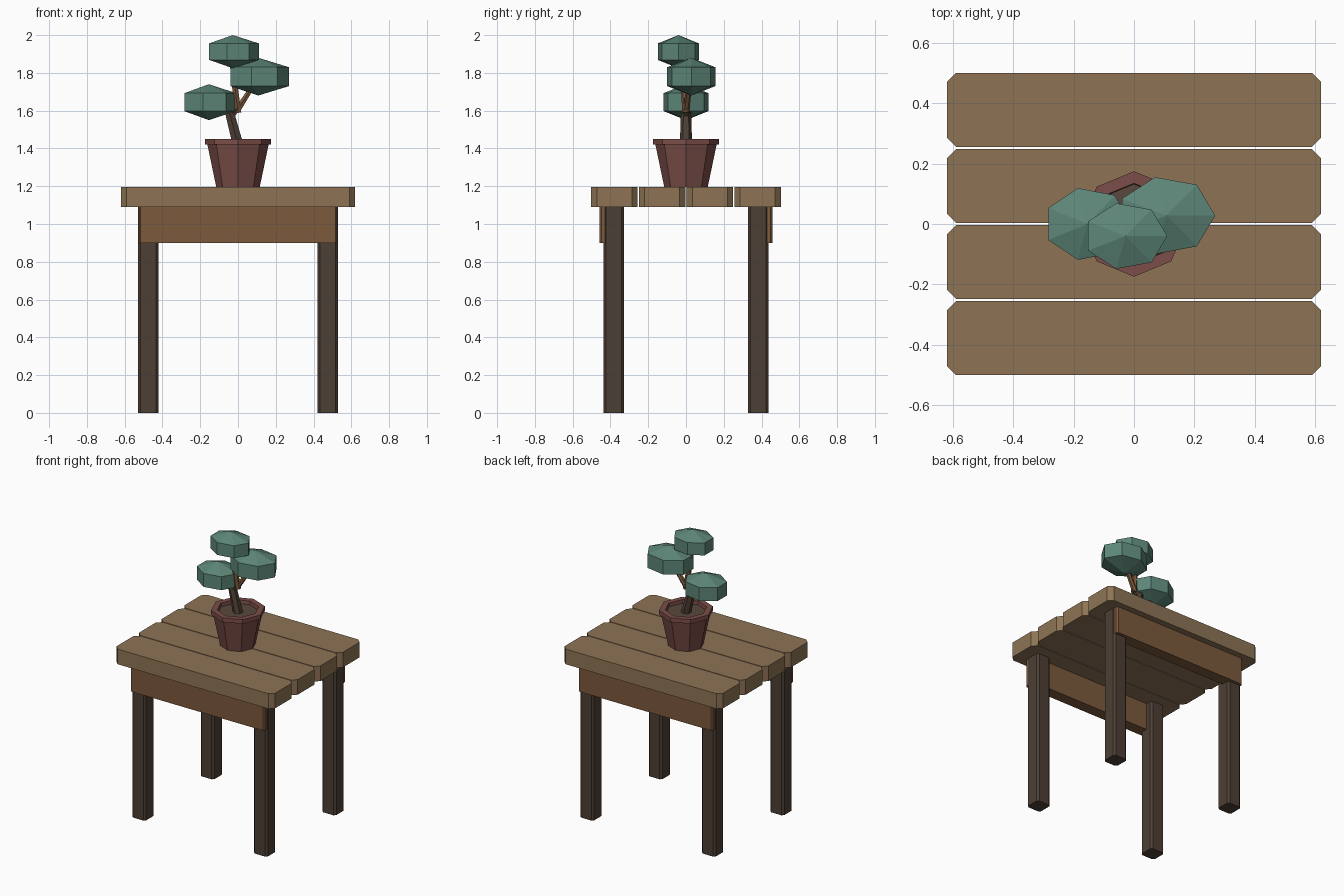
import bpy, bmesh, math
from mathutils import Vector

if "Cube" in bpy.data.objects:
    bpy.data.objects.remove(bpy.data.objects["Cube"])


def material(name, rgb):
    m = bpy.data.materials.new(name)
    m.diffuse_color = (*rgb, 1)
    m.use_nodes = True
    m.node_tree.nodes["Principled BSDF"].inputs["Base Color"].default_value = m.diffuse_color
    return m


PLANK = material("plank wood", (0.27, 0.175, 0.09))
APRON = material("apron wood", (0.2, 0.1, 0.045))
DARK = material("dark wood", (0.075, 0.05, 0.035))
BARK = material("branch bark", (0.2, 0.1, 0.045))
CLAY = material("clay", (0.2, 0.075, 0.065))
SOIL = material("soil", (0.1, 0.065, 0.045))
LEAF = material("leaf", (0.11, 0.24, 0.19))


def finish(name, bm, mat):
    bmesh.ops.recalc_face_normals(bm, faces=bm.faces)
    me = bpy.data.meshes.new(name)
    bm.to_mesh(me)
    bm.free()
    me.materials.append(mat)
    ob = bpy.data.objects.new(name, me)
    bpy.context.collection.objects.link(ob)
    return ob


def board(name, centre, size, chamfer, mat):
    """Box with chamfered vertical edges."""
    bm = bmesh.new()
    bmesh.ops.create_cube(bm, size=1)
    bmesh.ops.scale(bm, vec=size, verts=bm.verts)
    bmesh.ops.translate(bm, vec=centre, verts=bm.verts)
    upright = [e for e in bm.edges
               if abs(e.verts[0].co.z - e.verts[1].co.z) > 0.01]
    bmesh.ops.bevel(bm, geom=upright, offset=chamfer, segments=1, affect='EDGES')
    return finish(name, bm, mat)


def lathe(name, profile, sides, mat):
    """Faceted turning of (radius, z) points, closed at both ends."""
    bm = bmesh.new()
    rings = [[bm.verts.new((r * math.cos(2 * math.pi * i / sides),
                            r * math.sin(2 * math.pi * i / sides), z))
              for i in range(sides)] for r, z in profile]
    for a, b in zip(rings, rings[1:]):
        for i in range(sides):
            j = (i + 1) % sides
            bm.faces.new((a[i], a[j], b[j], b[i]))
    bm.faces.new(rings[0])
    bm.faces.new(rings[-1])
    return finish(name, bm, mat)


def limb(name, start, end, r1, r2, mat, sides=6):
    """Tapered stick between two points."""
    a, b = Vector(start), Vector(end)
    bm = bmesh.new()
    bmesh.ops.create_cone(bm, cap_ends=True, segments=sides, radius1=r1,
                          radius2=r2, depth=(b - a).length)
    rot = Vector((0, 0, 1)).rotation_difference(b - a).to_matrix()
    bmesh.ops.rotate(bm, cent=(0, 0, 0), matrix=rot, verts=bm.verts)
    bmesh.ops.translate(bm, vec=(a + b) / 2, verts=bm.verts)
    return finish(name, bm, mat)


def foliage(name, centre, radii):
    """Seven-sided blob: two rings and two points."""
    bm = bmesh.new()
    bmesh.ops.create_uvsphere(bm, u_segments=7, v_segments=3, radius=1)
    far = max(bm.verts, key=lambda v: v.co.x)
    if abs(far.co.y) > 0.01:
        turn = -math.atan2(far.co.y, far.co.x)
        for v in bm.verts:
            x, y = v.co.x, v.co.y
            v.co.x = x * math.cos(turn) - y * math.sin(turn)
            v.co.y = x * math.sin(turn) + y * math.cos(turn)
    bmesh.ops.scale(bm, vec=radii, verts=bm.verts)
    bmesh.ops.translate(bm, vec=centre, verts=bm.verts)
    return finish(name, bm, LEAF)


# Table top planks
for i in range(4):
    board(f"top_plank_{i + 1}", (0, (i - 1.5) * 0.2525, 1.1425),
          (1.24, 0.246, 0.107), 0.03, PLANK)

# Legs, and aprons front and back
for y, end in ((-1, "front"), (1, "back")):
    board(f"{end}_apron", (0, y * 0.418, 0.995), (1.05, 0.08, 0.192), 0.01, APRON)
    for x, side in ((-1, "left"), (1, "right")):
        board(f"{end}_{side}_leg", (x * 0.476, y * 0.382, 0.545),
              (0.108, 0.108, 1.09), 0.013, DARK)

# Pot with rim and hollow mouth, soil inside
lathe("plant_pot", [(0.115, 1.195), (0.162, 1.42), (0.175, 1.42), (0.175, 1.45),
                    (0.135, 1.45), (0.13, 1.40)], 8, CLAY)
lathe("soil", [(0.128, 1.39), (0.134, 1.425)], 8, SOIL)

# Trunk and branches
limb("trunk", (0.005, 0, 1.40), (-0.055, 0, 1.63), 0.033, 0.026, DARK)
limb("left_branch", (-0.05, 0, 1.60), (-0.12, 0, 1.66), 0.02, 0.014, BARK)
limb("upper_branch", (0.0, 0, 1.59), (-0.035, -0.02, 1.88), 0.02, 0.014, BARK)
limb("lower_joint", (-0.04, 0, 1.57), (0.0, 0, 1.62), 0.022, 0.018, DARK)
limb("right_branch", (-0.005, 0, 1.60), (0.09, 0.02, 1.75), 0.018, 0.013, BARK)

# Foliage clumps
foliage("left_foliage", (-0.154, 0.0, 1.645), (0.167, 0.141, 0.095))
foliage("right_foliage", (0.107, 0.028, 1.78), (0.188, 0.151, 0.1))
foliage("top_foliage", (-0.028, -0.04, 1.9125), (0.16, 0.129, 0.0875))
